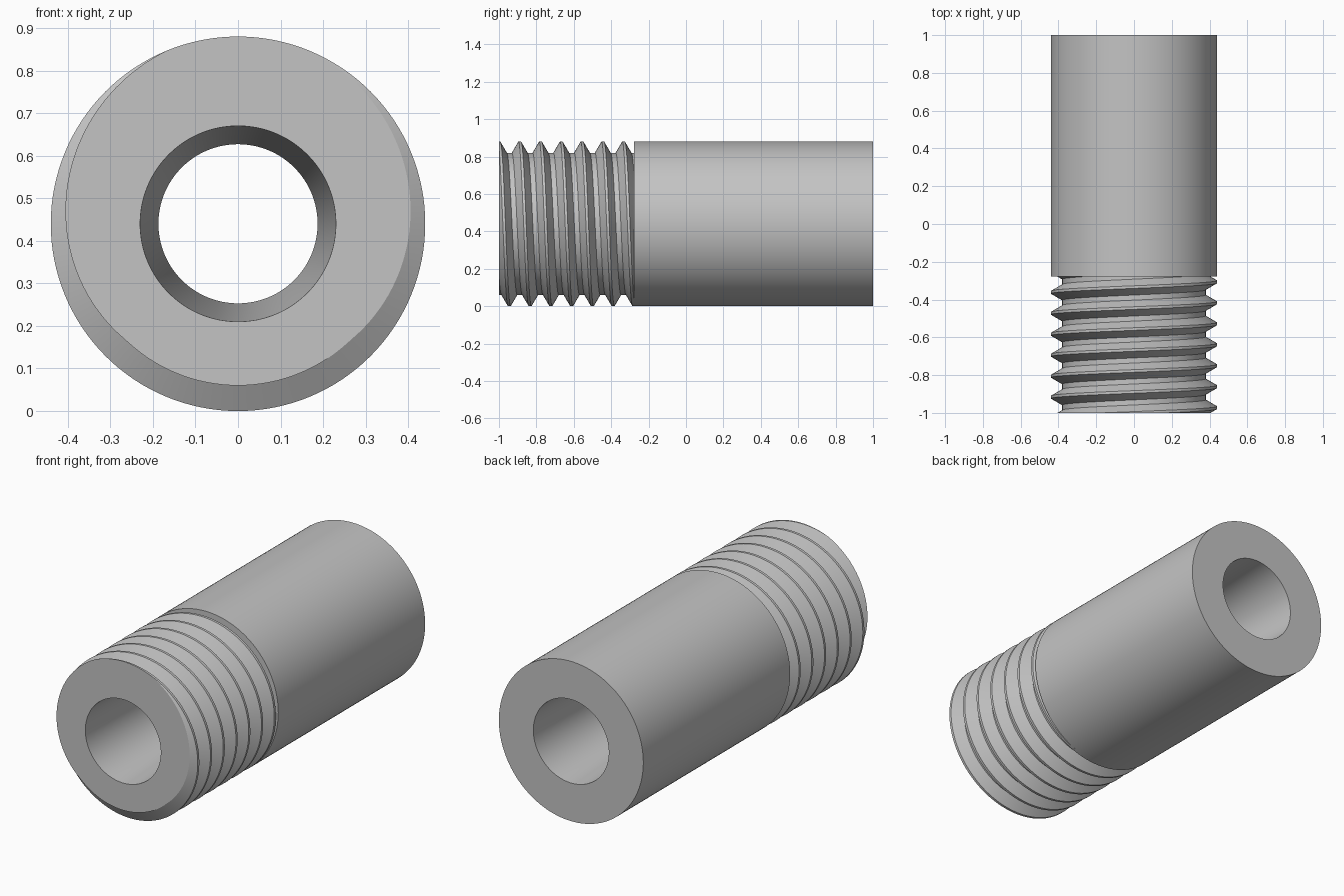
import bpy, bmesh, math

cube = bpy.data.objects.get("Cube")
if cube:
    bpy.data.objects.remove(cube, do_unlink=True)

R, ROOT = 0.44, 0.38             # crest and root radius
BORE, WAIST = 0.23, 0.187        # bore radius at the ends and in the middle
FRONT, SHOULDER, BACK = -1.0, -0.278, 1.0
PITCH, CREST, FLANK = 0.111, 0.007, 0.042   # half widths of crest and tooth
SEG = 128

steel = bpy.data.materials.new("grey_steel")
steel.use_nodes = True
steel.diffuse_color = (0.55, 0.55, 0.55, 1)
steel.node_tree.nodes["Principled BSDF"].inputs["Base Color"].default_value = (0.55, 0.55, 0.55, 1)


def point(i, r, y):
    a = 2 * math.pi * i / SEG
    return (r * math.sin(a), y, R + r * math.cos(a))


def quad(bm, corners):
    bm.faces.new([bm.verts.new(c) for c in corners])


def finish(bm, name):
    bmesh.ops.remove_doubles(bm, verts=bm.verts, dist=1e-5)
    bmesh.ops.dissolve_degenerate(bm, dist=1e-5, edges=bm.edges)
    mesh = bpy.data.meshes.new(name)
    bm.to_mesh(mesh)
    bm.free()
    mesh.materials.append(steel)
    obj = bpy.data.objects.new(name, mesh)
    bpy.context.collection.objects.link(obj)
    bpy.ops.object.select_all(action="DESELECT")
    obj.select_set(True)
    bpy.context.view_layer.objects.active = obj
    bpy.ops.object.shade_smooth_by_angle(angle=math.radians(30))
    return obj


def thread_radius(i, y):
    d = (y - FRONT) / PITCH - i / SEG
    d = abs(d - round(d)) * PITCH
    t = min(max((d - CREST) / (FLANK - CREST), 0), 1)
    return R + (ROOT - R) * t


# Helical thread: a ribbon of crest, flanks and root, trimmed at both ends
def thread_point(i, offset):
    y = FRONT + PITCH * i / SEG + offset
    y = min(max(y, FRONT), SHOULDER)
    return point(i, thread_radius(i, y), y)


bm = bmesh.new()
offsets = [-CREST, CREST, FLANK, PITCH - FLANK, PITCH - CREST]
for i in range(-2 * SEG, 8 * SEG):
    for lo, hi in zip(offsets, offsets[1:]):
        low = FRONT + PITCH * i / SEG + lo
        if low + hi - lo + PITCH / SEG <= FRONT or low >= SHOULDER:
            continue
        quad(bm, [thread_point(i, lo), thread_point(i + 1, lo),
                  thread_point(i + 1, hi), thread_point(i, hi)])

# Front end face and the step up to the plain barrel
for i in range(SEG):
    j = i + 1
    quad(bm, [point(i, BORE, FRONT), point(j, BORE, FRONT),
              point(j, thread_radius(j, FRONT), FRONT),
              point(i, thread_radius(i, FRONT), FRONT)])
    ri, rj = thread_radius(i, SHOULDER), thread_radius(j, SHOULDER)
    if min(ri, rj) < R - 1e-4:
        quad(bm, [point(i, ri, SHOULDER), point(j, rj, SHOULDER),
                  point(j, R, SHOULDER), point(i, R, SHOULDER)])
finish(bm, "threaded_end")

# Plain barrel with back face and bore narrowing to its middle
profile = [(R, SHOULDER), (R, BACK), (BORE, BACK), (WAIST, 0), (BORE, FRONT)]
bm = bmesh.new()
for (r0, y0), (r1, y1) in zip(profile, profile[1:]):
    for i in range(SEG):
        quad(bm, [point(i, r0, y0), point(i + 1, r0, y0),
                  point(i + 1, r1, y1), point(i, r1, y1)])
finish(bm, "barrel")
